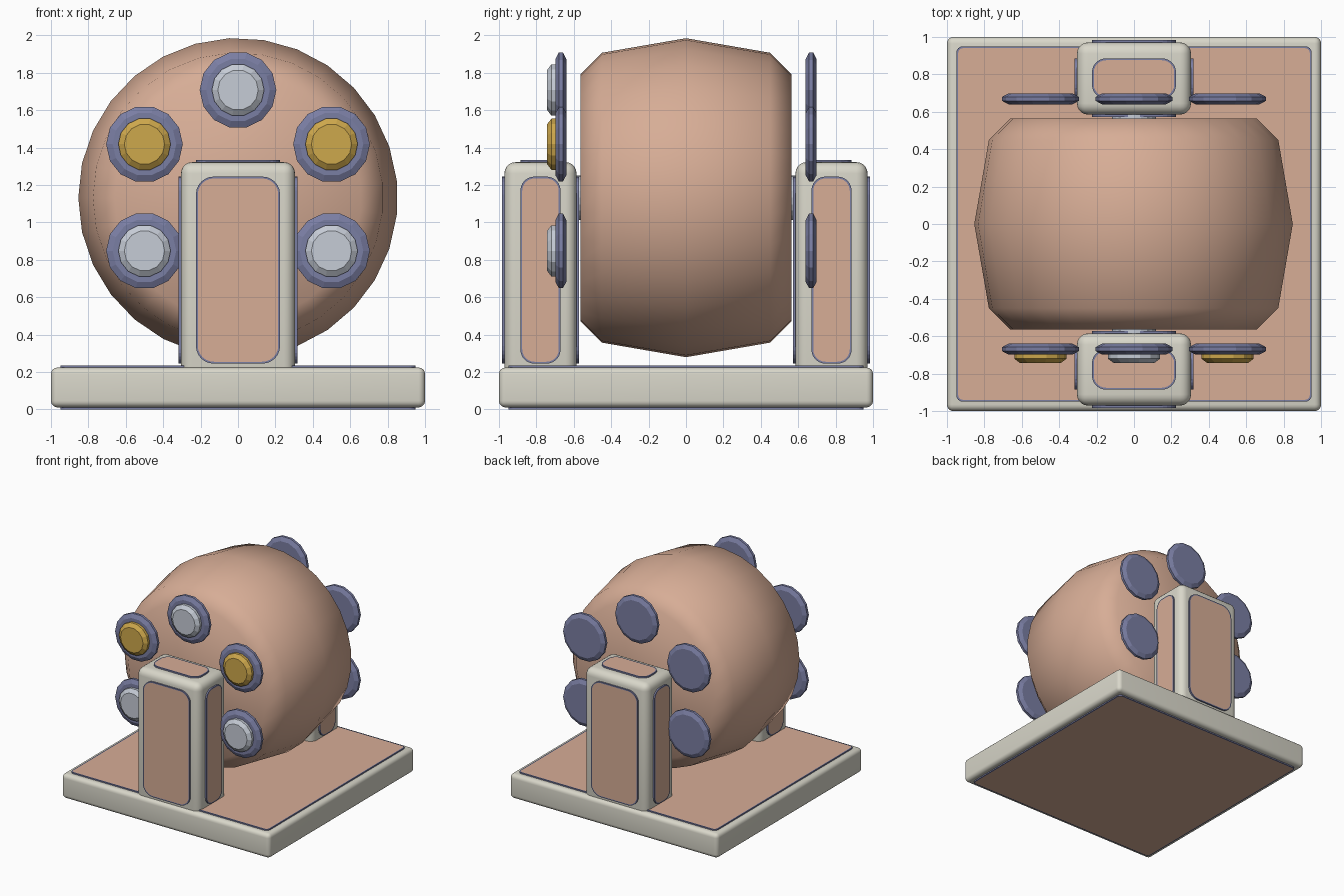
import bpy, bmesh, math
from mathutils import Vector

if "Cube" in bpy.data.objects:
    bpy.data.objects.remove(bpy.data.objects["Cube"])


def material(name, rgb):
    m = bpy.data.materials.new(name)
    lin = [((c / 255 + 0.055) / 1.055) ** 2.4 for c in rgb]
    m.diffuse_color = (*lin, 1)
    m.use_nodes = True
    m.node_tree.nodes["Principled BSDF"].inputs["Base Color"].default_value = m.diffuse_color
    return m


COPPER = material("copper", (215, 173, 150))
STONE = material("pale stone", (217, 215, 202))
SLATE = material("slate blue", (122, 126, 163))
SILVER = material("silver", (198, 204, 214))
GOLD = material("gold", (206, 168, 76))


def finish(name, bm, mats, smooth=None):
    bmesh.ops.recalc_face_normals(bm, faces=bm.faces[:])
    me = bpy.data.meshes.new(name)
    bm.to_mesh(me)
    bm.free()
    ob = bpy.data.objects.new(name, me)
    bpy.context.collection.objects.link(ob)
    for m in mats:
        me.materials.append(m)
    if smooth is not None:
        for p in me.polygons:
            p.use_smooth = smooth
    return ob


def rounded_box(name, lo, hi, radius):
    bm = bmesh.new()
    bmesh.ops.create_cube(bm, size=1)
    lo, hi = Vector(lo), Vector(hi)
    for v in bm.verts:
        v.co = (lo + hi) / 2 + v.co * (hi - lo)
    bmesh.ops.bevel(bm, geom=bm.edges[:], offset=radius, segments=5,
                    profile=0.5, affect='EDGES')
    return finish(name, bm, [STONE], True)


def lathe(name, profile, sides, x, z, mat, smooth=False):
    """Turn (y, radius) pairs about an axis along y."""
    bm = bmesh.new()
    rings = []
    for y, r in profile:
        angles = [math.pi + 2 * math.pi * i / sides for i in range(sides)]
        rings.append([bm.verts.new((x + r * math.cos(a), y, z + r * math.sin(a)))
                      for a in angles])
    for a, b in zip(rings, rings[1:]):
        for i in range(sides):
            j = (i + 1) % sides
            bm.faces.new((a[i], a[j], b[j], b[i]))
    bm.faces.new(rings[0])
    bm.faces.new(rings[-1])
    return finish(name, bm, [mat], smooth)


def panel(name, centre, u, v, width, height, radius, rise=0.013, border=0.01):
    """Rounded plate with a slate rim and a copper face, facing u x v."""
    c, u, v = Vector(centre), Vector(u), Vector(v)
    n = u.cross(v)
    outline = []
    for k, (sx, sy) in enumerate(((1, 1), (-1, 1), (-1, -1), (1, -1))):
        for i in range(7):
            a = math.pi / 2 * (k + i / 6)
            outline.append(u * (sx * (width / 2 - radius) + radius * math.cos(a))
                           + v * (sy * (height / 2 - radius) + radius * math.sin(a)))
    bm = bmesh.new()
    low = [bm.verts.new(c + p - n * 0.01) for p in outline]
    top = [bm.verts.new(c + p + n * rise) for p in outline]
    for i in range(len(low)):
        j = (i + 1) % len(low)
        bm.faces.new((low[i], low[j], top[j], top[i]))
    bm.faces.new(low[::-1])
    face = bm.faces.new(top)
    bm.normal_update()
    bmesh.ops.inset_region(bm, faces=[face], thickness=border)
    face.material_index = 1
    return finish(name, bm, [SLATE, COPPER])


X, Y, Z = Vector((1, 0, 0)), Vector((0, 1, 0)), Vector((0, 0, 1))

# Base slab with top and bottom panels
rounded_box("base", (-1, -1, 0.011), (1, 1, 0.224), 0.035)
panel("base_top_panel", (0, 0, 0.224), X, Y, 1.9, 1.9, 0.035, 0.011)
panel("base_bottom_panel", (0, 0, 0.011), Y, X, 1.9, 1.9, 0.035, 0.011)

# Drum and its axle
AXIS = 1.132
lathe("drum", [(-0.565, 0.66), (-0.45, 0.776), (0, 0.854), (0.45, 0.776), (0.565, 0.66)],
      29, 0, AXIS, COPPER, True)
lathe("axle", [(-0.6, 0.118), (0.6, 0.118)], 20, 0, AXIS, SILVER)

# Discs: x, z and knob colour
DISCS = [(0, 1.708, SILVER), (-0.5, 1.418, GOLD), (0.5, 1.418, GOLD),
         (-0.5, 0.848, SILVER), (0.5, 0.848, SILVER)]

for s, side in ((-1, "front"), (1, "back")):
    # Support post with panels on four sides and top
    yc = s * 0.778
    rounded_box(side + "_post", (-0.305, yc - 0.193, 0.12), (0.305, yc + 0.193, 1.322), 0.06)
    panel(side + "_post_panel_front", (0, yc - 0.193, 0.745), X, Z, 0.45, 1.0, 0.095)
    panel(side + "_post_panel_back", (0, yc + 0.193, 0.745), -X, Z, 0.45, 1.0, 0.095)
    panel(side + "_post_panel_right", (0.305, yc, 0.745), Y, Z, 0.215, 1.0, 0.075)
    panel(side + "_post_panel_left", (-0.305, yc, 0.745), -Y, Z, 0.215, 1.0, 0.075)
    panel(side + "_post_panel_top", (0, yc, 1.322), X, Y, 0.45, 0.215, 0.075)
    # Ring of bevelled discs
    for i, (x, z, _) in enumerate(DISCS):
        lathe(f"{side}_disc_{i}", [(s * 0.64, 0.17), (s * 0.658, 0.205),
                                   (s * 0.68, 0.205), (s * 0.698, 0.17)], 14, x, z, SLATE)

# Knobs on the front discs only
for i, (x, z, mat) in enumerate(DISCS):
    lathe(f"knob_{i}", [(-0.69, 0.14), (-0.72, 0.14), (-0.744, 0.108)], 14, x, z, mat)
